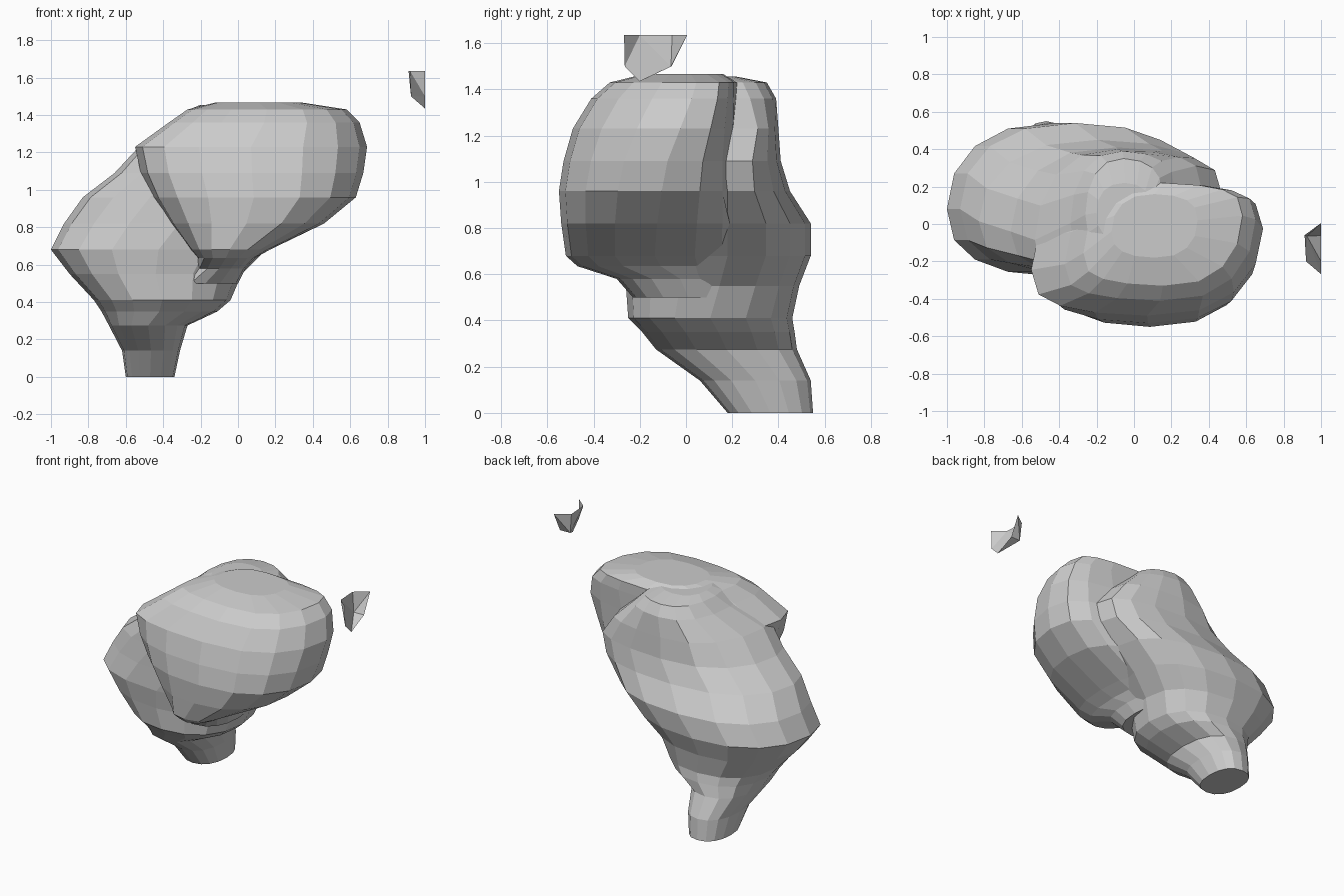
import bpy, bmesh, math

if "Cube" in bpy.data.objects:
    bpy.data.objects.remove(bpy.data.objects["Cube"])

SEGMENTS = 16


def loft(name, sections, power):
    """Stack of rounded rings; each section is z, x0, x1, y0, y1, skew."""
    bm = bmesh.new()
    rings = []
    for z, x0, x1, y0, y1, skew in sections:
        ring = []
        for i in range(SEGMENTS):
            a = math.tau * i / SEGMENTS
            c, s = math.cos(a), math.sin(a)
            u = math.copysign(abs(c) ** (2 / power), c)
            v = math.copysign(abs(s) ** (2 / power), s)
            x = (x0 + x1) / 2 + u * (x1 - x0) / 2
            y = (y0 + y1) / 2 + v * (y1 - y0) / 2 + skew * u * (1 - v * v)
            ring.append(bm.verts.new((x, y, z)))
        rings.append(ring)
    for low, high in zip(rings, rings[1:]):
        for i in range(SEGMENTS):
            j = (i + 1) % SEGMENTS
            bm.faces.new((low[i], low[j], high[j], high[i]))
    bm.faces.new(rings[0][::-1])
    bm.faces.new(rings[-1])
    return finish(name, bm)


def finish(name, bm):
    bmesh.ops.recalc_face_normals(bm, faces=bm.faces)
    mesh = bpy.data.meshes.new(name)
    bm.to_mesh(mesh)
    bm.free()
    obj = bpy.data.objects.new(name, mesh)
    bpy.context.collection.objects.link(obj)
    return obj


# Leaning rear body, rising from the narrow foot
body = loft("body", [
    (0.00, -0.60, -0.34, 0.18, 0.55, 0),
    (0.14, -0.62, -0.31, 0.06, 0.54, 0),
    (0.275, -0.69, -0.27, -0.13, 0.48, 0),
    (0.35, -0.73, -0.11, -0.19, 0.47, 0),
    (0.41, -0.77, -0.04, -0.25, 0.46, 0),
    (0.55, -0.90, 0.02, -0.26, 0.49, 0.03),
    (0.68, -1.00, 0.15, -0.28, 0.54, 0.05),
    (0.82, -0.93, 0.30, -0.28, 0.54, 0.05),
    (0.96, -0.83, 0.44, -0.28, 0.45, 0.07),
    (1.09, -0.66, 0.47, -0.29, 0.41, 0.10),
    (1.23, -0.53, 0.36, -0.29, 0.40, 0.14),
    (1.36, -0.34, 0.22, -0.22, 0.39, 0.08),
    (1.43, -0.26, 0.15, -0.15, 0.35, 0.05),
    (1.455, -0.20, 0.10, -0.10, 0.22, 0),
], 2.3)

# Large rounded lobe bulging out of the front
lobe = loft("front_lobe", [
    (0.50, -0.35, 0.00, -0.23, 0.25, 0),
    (0.58, -0.24, 0.04, -0.30, 0.25, 0),
    (0.635, -0.22, 0.09, -0.47, 0.25, 0),
    (0.68, -0.26, 0.17, -0.52, 0.25, 0),
    (0.82, -0.37, 0.46, -0.54, 0.25, 0.02),
    (0.96, -0.46, 0.63, -0.55, 0.24, 0.05),
    (1.09, -0.52, 0.67, -0.53, 0.23, 0.07),
    (1.23, -0.55, 0.69, -0.49, 0.22, 0.11),
    (1.36, -0.37, 0.65, -0.41, 0.22, 0.12),
    (1.43, -0.27, 0.58, -0.33, 0.22, 0.10),
    (1.467, -0.12, 0.34, -0.18, 0.16, 0.03),
], 2.4)

# Fuse both masses into one skin
union = body.modifiers.new("fuse", 'BOOLEAN')
union.operation = 'UNION'
union.solver = 'EXACT'
union.object = lobe
bpy.context.view_layer.update()
graph = bpy.context.evaluated_depsgraph_get()
fused = bpy.data.meshes.new_from_object(body.evaluated_get(graph))
body.modifiers.clear()
body.data = fused
bpy.data.objects.remove(lobe)

# Small open shell fragment floating at the upper right
bm = bmesh.new()
a, b, c, d, e, g, h, i = [bm.verts.new(p) for p in (
    (1.0, 0.005, 1.635), (0.912, -0.06, 1.635), (0.92, -0.20, 1.635),
    (1.0, -0.268, 1.635), (1.0, -0.265, 1.50),
    (0.925, -0.065, 1.50), (1.0, -0.20, 1.435), (1.0, -0.062, 1.50))]
for face in ((a, b, g), (a, g, i), (b, c, g), (c, d, e), (c, e, g),
             (e, h, g), (g, h, i)):
    bm.faces.new(face)
finish("floating_fragment", bm)
